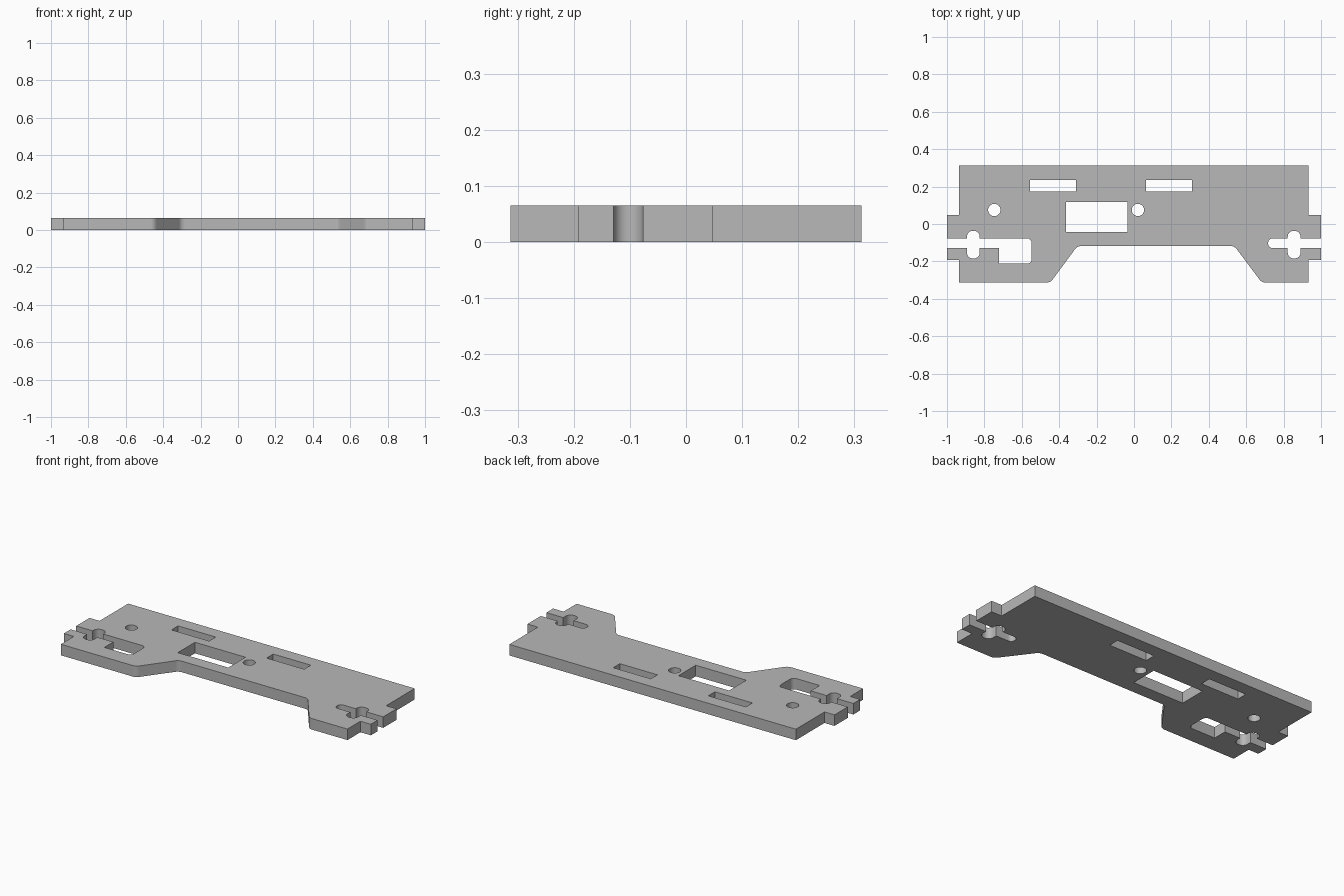
import bpy
import bmesh
import math
from mathutils import Vector

THICKNESS = 0.065
SLOT_TOP, SLOT_LOW = -0.077, -0.129      # edges of the open end slots
EAR_TOP, EAR_LOW = 0.047, -0.192         # edges of the end ears
BACK, FRONT, WAIST = 0.313, -0.313, -0.118
LEFT, RIGHT = -0.935, 0.932

if "Cube" in bpy.data.objects:
    bpy.data.objects.remove(bpy.data.objects["Cube"])


def rounded(corners, steps=8):
    """Turn (x, y) or (x, y, radius) corners into a loop with true arcs."""
    loop = []
    for i, corner in enumerate(corners):
        p = Vector(corner[:2])
        if len(corner) == 2:
            loop.append(p)
            continue
        before = (Vector(corners[i - 1][:2]) - p).normalized()
        after = (Vector(corners[(i + 1) % len(corners)][:2]) - p).normalized()
        half = before.angle(after) / 2
        radius = corner[2]
        centre = p + (before + after).normalized() * radius / math.sin(half)
        start = p + before * radius / math.tan(half) - centre
        end = p + after * radius / math.tan(half) - centre
        sweep = start.angle(end)
        for k in range(steps + 1):
            t = k / steps
            arc = start * math.sin((1 - t) * sweep) + end * math.sin(t * sweep)
            loop.append(centre + arc / math.sin(sweep))
    return loop


def notch(x_from, x_to, base, end):
    """Round-ended side pocket of an end slot."""
    radius = abs(x_to - x_from) * 0.44
    return [(x_from, base), (x_from, end, radius), (x_to, end, radius), (x_to, base)]


def rectangle(x0, x1, y0, y1):
    return [Vector(p) for p in ((x0, y0), (x1, y0), (x1, y1), (x0, y1))]


def circle(x, y, radius, steps=32):
    turns = [math.tau * k / steps for k in range(steps)]
    return [Vector((x + radius * math.cos(a), y + radius * math.sin(a))) for a in turns]


# Front edge with the raised waist between two feet
outline = [(LEFT, FRONT), (-0.447, FRONT, 0.04), (-0.303, WAIST, 0.04),
           (0.537, WAIST, 0.04), (0.683, FRONT, 0.04), (RIGHT, FRONT)]
# Ears and cross-shaped slot at the +x end
outline += [(RIGHT, EAR_LOW), (1, EAR_LOW), (1, SLOT_LOW)]
outline += notch(0.89, 0.822, SLOT_LOW, -0.184)
outline += [(0.717, SLOT_LOW, 0.025), (0.717, SLOT_TOP, 0.025)]
outline += notch(0.822, 0.89, SLOT_TOP, -0.037)
outline += [(1, SLOT_TOP), (1, EAR_TOP), (RIGHT, EAR_TOP)]
# Straight back edge
outline += [(RIGHT, BACK), (LEFT, BACK)]
# Ears, cross slot and joined window at the -x end
outline += [(LEFT, EAR_TOP), (-1, EAR_TOP), (-1, SLOT_TOP)]
outline += notch(-0.893, -0.825, SLOT_TOP, -0.037)
outline += [(-0.547, SLOT_TOP, 0.025), (-0.547, -0.212, 0.025),
            (-0.722, -0.212), (-0.722, SLOT_LOW)]
outline += notch(-0.825, -0.893, SLOT_LOW, -0.184)
outline += [(-1, SLOT_LOW), (-1, EAR_LOW), (LEFT, EAR_LOW)]

# Through holes: two strap slots, one large window, two round holes
loops = [rounded(outline),
         rectangle(-0.555, -0.31, 0.174, 0.236),
         rectangle(0.064, 0.309, 0.174, 0.236),
         rectangle(-0.363, -0.034, -0.042, 0.118),
         circle(-0.747, 0.075, 0.033),
         circle(0.021, 0.075, 0.033)]

# Fill the flat profile, then extrude it to a solid plate
bm = bmesh.new()
for loop in loops:
    verts = [bm.verts.new((p.x, p.y, 0)) for p in loop]
    for a, b in zip(verts, verts[1:] + verts[:1]):
        bm.edges.new((a, b))
bmesh.ops.triangle_fill(bm, edges=bm.edges[:], use_beauty=True, normal=(0, 0, 1))
raised = bmesh.ops.extrude_face_region(bm, geom=bm.faces[:], use_keep_orig=True)
top_verts = [g for g in raised["geom"] if isinstance(g, bmesh.types.BMVert)]
bmesh.ops.translate(bm, verts=top_verts, vec=(0, 0, THICKNESS))
bmesh.ops.recalc_face_normals(bm, faces=bm.faces[:])

mesh = bpy.data.meshes.new("mounting_plate")
bm.to_mesh(mesh)
bm.free()
plate = bpy.data.objects.new("mounting_plate", mesh)
bpy.context.collection.objects.link(plate)

# Plain grey material
grey = bpy.data.materials.new("plain_grey")
grey.use_nodes = True
colour = (0.48, 0.48, 0.48, 1)
grey.diffuse_color = colour
grey.node_tree.nodes["Principled BSDF"].inputs["Base Color"].default_value = colour
mesh.materials.append(grey)

# Smooth the round corners and keep the rims crisp
bpy.context.view_layer.objects.active = plate
plate.select_set(True)
bpy.ops.object.shade_smooth_by_angle(angle=math.radians(30))
